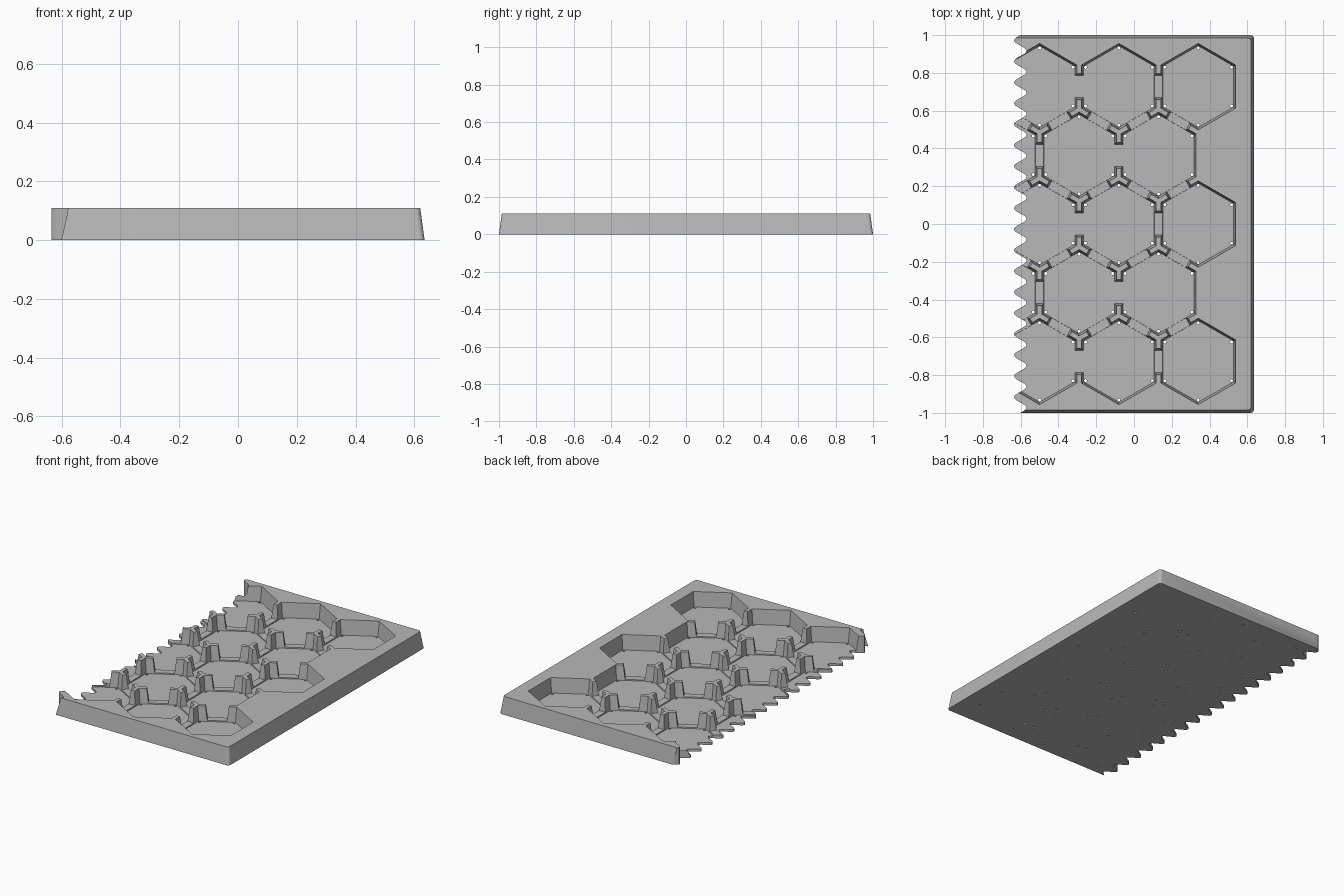
import bpy, bmesh, math
from math import sin, cos, pi, radians

HEIGHT, TOP = 0.11, 0.12          # tray height, cutter top just above it
PITCH = 0.42                      # spacing of the hexagonal wells
FLOOR, SILL = 0.015, 0.022        # well floor and the low sills between wells

if "Cube" in bpy.data.objects:
    bpy.data.objects.remove(bpy.data.objects["Cube"])

grey = bpy.data.materials.new("plain_grey")
grey.use_nodes = True
colour = (0.48, 0.48, 0.48, 1)
grey.diffuse_color = colour
grey.node_tree.nodes["Principled BSDF"].inputs["Base Color"].default_value = colour


def prism(bm, low, high, z0, z1):
    """Closed solid between two outlines with equal point counts."""
    a = [bm.verts.new((x, y, z0)) for x, y in low]
    b = [bm.verts.new((x, y, z1)) for x, y in high]
    bm.faces.new(a[::-1])
    bm.faces.new(b)
    for i in range(len(a)):
        j = (i + 1) % len(a)
        bm.faces.new((a[i], a[j], b[j], b[i]))


def ring(cx, cy, radius, sides, start=0.0):
    return [(cx + radius * cos(start + 2 * pi * i / sides),
             cy + radius * sin(start + 2 * pi * i / sides)) for i in range(sides)]


def to_object(name, bm):
    bmesh.ops.recalc_face_normals(bm, faces=bm.faces)
    mesh = bpy.data.meshes.new(name)
    bm.to_mesh(mesh)
    bm.free()
    obj = bpy.data.objects.new(name, mesh)
    bpy.context.collection.objects.link(obj)
    mesh.materials.append(grey)
    return obj


def block_outline(x, y, r):
    """Rectangle reaching past the wavy side, with rounded right corners."""
    pts = [(-0.8, -y)]
    for sy, first in ((-1, -90), (1, 0)):
        for i in range(7):
            t = radians(first + 15 * i)
            pts.append((x - r + r * cos(t), sy * (y - r) + r * sin(t)))
    return pts + [(-0.8, y)]


# Tray body with drafted outer walls
bm = bmesh.new()
prism(bm, block_outline(0.635, 1.0, 0.018), block_outline(0.62, 0.985, 0.018), 0, HEIGHT)
tray = to_object("tray", bm)

# Well centres in staggered rows
centres = []
for row in range(-2, 3):
    for col in range(3):
        centres.append((0.34 - PITCH * col - PITCH / 2 * (row % 2),
                        row * PITCH * cos(pi / 6)))

# Hexagonal wells and small drain holes in their corners
wells, holes = bmesh.new(), bmesh.new()
for cx, cy in centres:
    prism(wells, ring(cx, cy, 0.216, 6, pi / 6), ring(cx, cy, 0.2295, 6, pi / 6), FLOOR, TOP)
    for hx, hy in ring(cx, cy, 0.204, 6, pi / 6):
        circle = ring(hx, hy, 0.008, 12)
        prism(holes, circle, circle, -0.02, 0.05)

# Gaps through the walls, leaving three-armed posts
gaps = bmesh.new()
for i, (ax, ay) in enumerate(centres):
    for bx, by in centres[i + 1:]:
        if math.hypot(bx - ax, by - ay) > PITCH * 1.1:
            continue
        ang = math.atan2(by - ay, bx - ax)
        mx, my = (ax + bx) / 2, (ay + by) / 2

        def slot(half):
            return [(mx + u * cos(ang) - v * sin(ang), my + u * sin(ang) + v * cos(ang))
                    for u, v in ((-0.04, -half), (0.04, -half), (0.04, half), (-0.04, half))]
        prism(gaps, slot(0.058), slot(0.07), SILL, TOP)

# Wavy left side
wave = bmesh.new()
steps = 320
edge = []
for i in range(steps + 1):
    y = -1.1 + 2.2 * i / steps
    edge.append((-0.602 - 0.033 * sin(18 * pi * (1 - y)), y))
outline = [(-1, -1.1)] + edge + [(-1, 1.1)]
prism(wave, outline, outline, -0.05, 0.2)

# Carve the tray
bpy.context.view_layer.objects.active = tray
for name, bm in (("well_cutter", wells), ("gap_cutter", gaps),
                 ("hole_cutter", holes), ("wave_cutter", wave)):
    cutter = to_object(name, bm)
    cutter.hide_render = True
    mod = tray.modifiers.new(name, "BOOLEAN")
    mod.operation = "DIFFERENCE"
    mod.solver = "EXACT"
    mod.object = cutter
    bpy.ops.object.modifier_apply(modifier=name)
    bpy.data.objects.remove(cutter)

bpy.ops.object.select_all(action="DESELECT")
tray.select_set(True)
bpy.ops.object.shade_smooth_by_angle(angle=radians(30))
